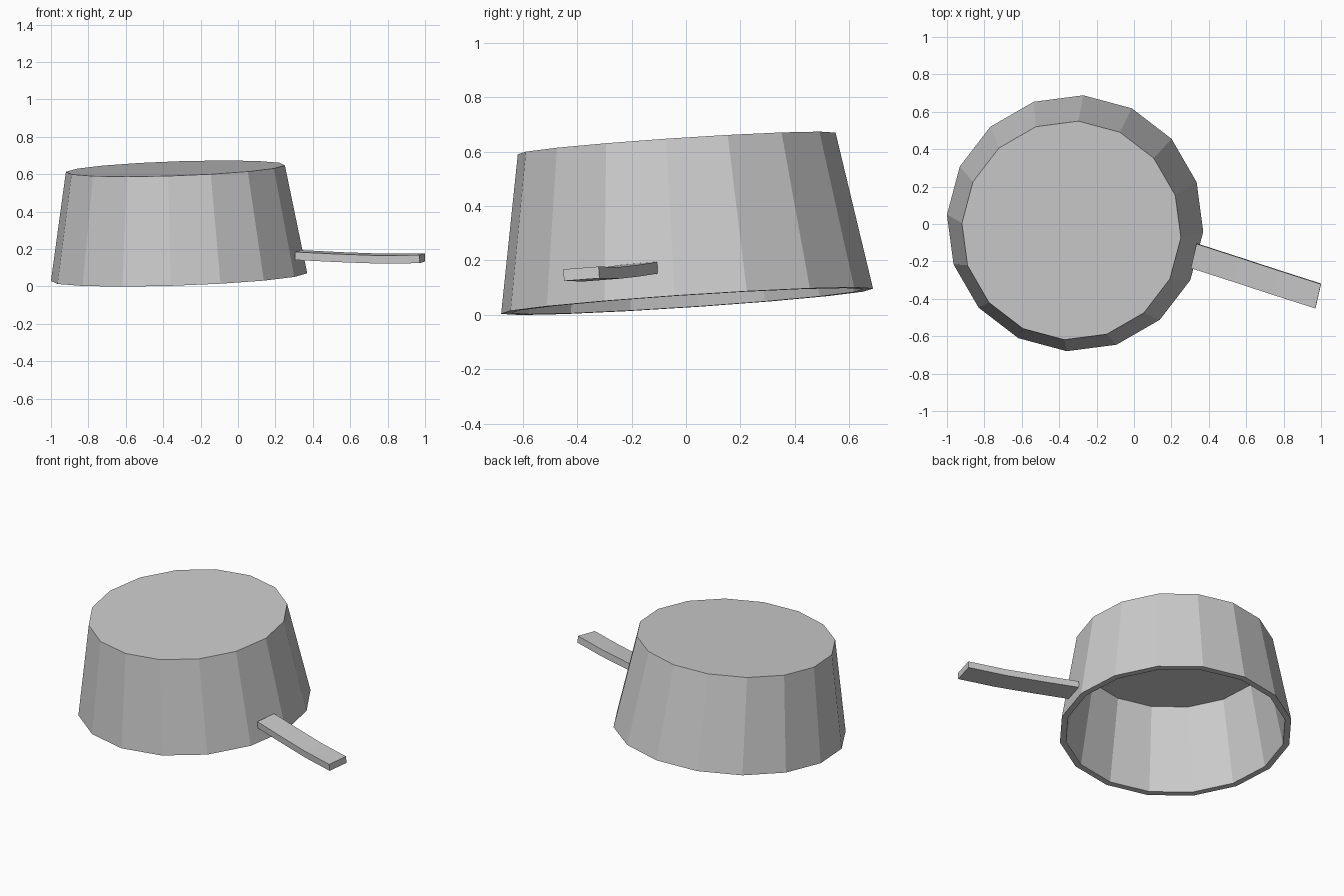
import bpy, bmesh
from math import cos, sin, radians, pi
from mathutils import Vector

cube = bpy.data.objects.get("Cube")
if cube:
    bpy.data.objects.remove(cube, do_unlink=True)

metal = bpy.data.materials.new("grey metal")
metal.use_nodes = True
GREY = (0.6, 0.6, 0.6, 1)
metal.diffuse_color = GREY
metal.node_tree.nodes["Principled BSDF"].inputs["Base Color"].default_value = GREY

# The whole pan lies upside down and leans slightly
UP = Vector((-0.034, -0.066, 1)).normalized()
LEAN = Vector((0, 0, 1)).rotation_difference(UP)
SIDES = 16


def add_object(name, bm):
    bmesh.ops.recalc_face_normals(bm, faces=bm.faces)
    mesh = bpy.data.meshes.new(name)
    bm.to_mesh(mesh)
    bm.free()
    mesh.materials.append(metal)
    obj = bpy.data.objects.new(name, mesh)
    bpy.context.collection.objects.link(obj)
    return obj


def loft(rings):
    """Join equal rings of points with quads and cap both ends."""
    bm = bmesh.new()
    rows = [[bm.verts.new(p) for p in ring] for ring in rings]
    for a, b in zip(rows, rows[1:]):
        for i in range(len(a)):
            j = (i + 1) % len(a)
            bm.faces.new((a[i], a[j], b[j], b[i]))
    bm.faces.new(rows[0])
    bm.faces.new(rows[-1])
    return bm


def circle(radius, z):
    start = radians(-3.75)
    return [Vector((radius * cos(start + 2 * pi * i / SIDES),
                    radius * sin(start + 2 * pi * i / SIDES), z))
            for i in range(SIDES)]


# Pan body: outer base, outer rim, inner rim, inner floor
profile = [(0.587, 0.582), (0.687, 0), (0.65, 0), (0.557, 0.542)]
body = add_object("pan_body", loft([circle(r, z) for r, z in profile]))
body.location = (-0.315, 0.004, 0.05)
body.rotation_mode = "QUATERNION"
body.rotation_quaternion = LEAN

# Handle: a gently bowed flat bar
side = Vector((0.03, 0.13, 0.01)) / 2
thick = UP * 0.0215
path = [(0.32, -0.17, 0.168), (0.54, -0.241, 0.157),
        (0.76, -0.313, 0.149), (0.985, -0.385, 0.151)]
sections = []
for point in path:
    c = Vector(point)
    sections.append([c + side + thick, c - side + thick,
                     c - side - thick, c + side - thick])
add_object("handle", loft(sections))
